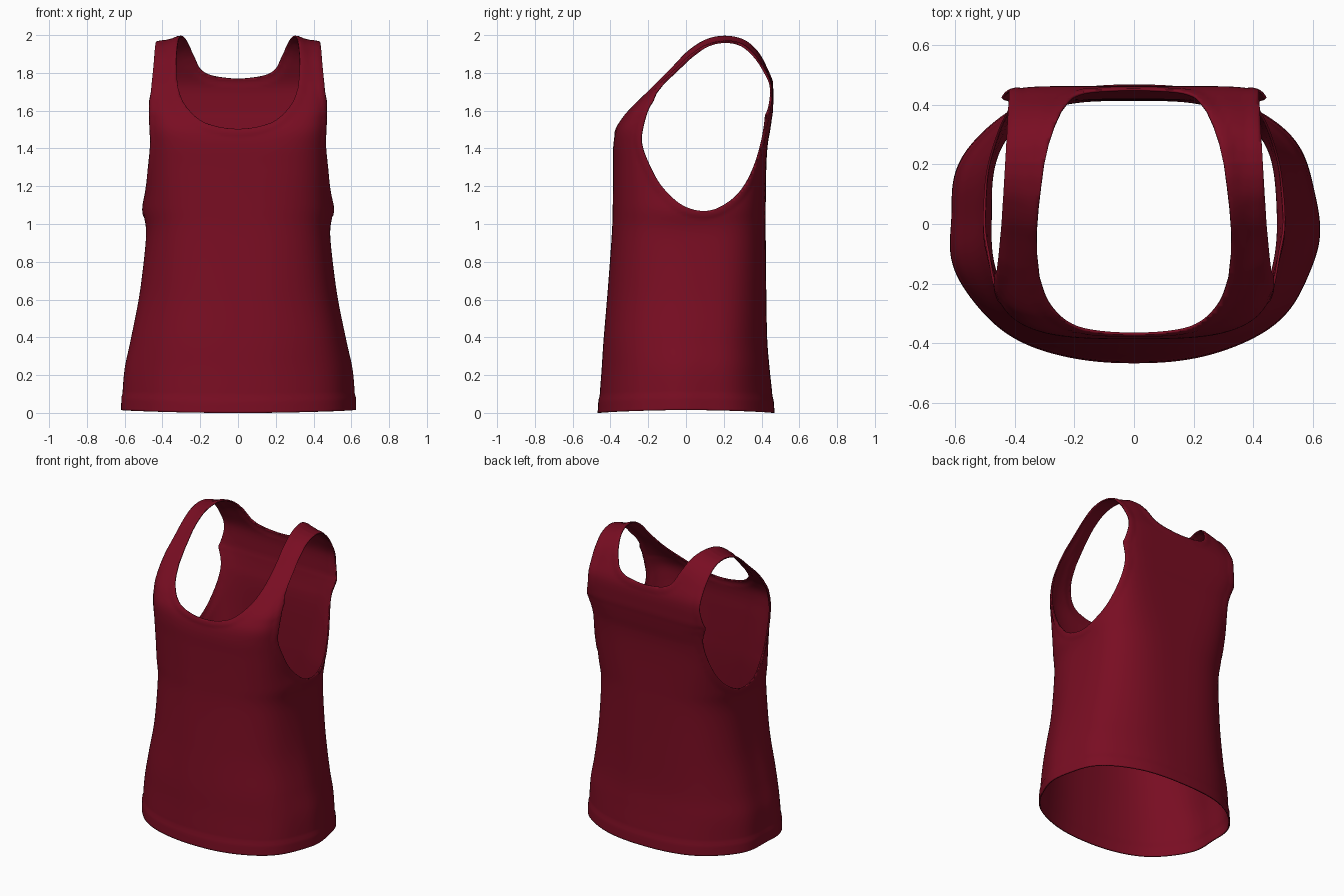
import bpy, bmesh, math
from mathutils import Vector, kdtree

if "Cube" in bpy.data.objects:
    bpy.data.objects.remove(bpy.data.objects["Cube"])

COLS = 224
# Body sections: height, front y, back y, half width, front squareness, back squareness
SECTIONS = [
    (0.015, -.463, .464, .615, 2.3, 2.4), (0.12, -.456, .456, .612, 2.3, 2.4),
    (0.25, -.446, .442, .600, 2.3, 2.5), (0.40, -.436, .430, .568, 2.4, 2.6),
    (0.65, -.415, .425, .520, 2.5, 2.8), (0.95, -.393, .422, .486, 2.8, 3.1),
    (1.10, -.388, .422, .488, 3.0, 3.5), (1.30, -.386, .425, .487, 3.4, 4.6),
    (1.42, -.385, .432, .484, 3.8, 5.5), (1.50, -.371, .445, .482, 4.4, 6),
    (1.56, -.339, .454, .482, 5, 7), (1.62, -.289, .461, .482, 6, 8),
    (1.74, -.167, .460, .482, 7.5, 8), (1.84, -.070, .422, .480, 7, 7),
    (1.915, .000, .380, .480, 6, 6), (1.968, .075, .325, .480, 6, 6),
    (1.993, .145, .265, .480, 6, 6), (2.00, .205, .205, .480, 6, 6)]
# Armhole outline (y, z)
ARMHOLE = [(.08, 1.077), (-.03, 1.114), (-.13, 1.21), (-.19, 1.315), (-.23, 1.42), (-.23, 1.5),
           (-.19, 1.634), (-.11, 1.766), (0, 1.89), (.1, 1.95), (.21, 1.972), (.33, 1.936),
           (.395, 1.846), (.422, 1.69), (.41, 1.5), (.36, 1.315), (.285, 1.18), (.18, 1.098)]
# Lower half necklines (x, z), closed well above the cut
NECK_FRONT = [(0, 1.51), (.1, 1.52), (.2, 1.555), (.28, 1.635), (.315, 1.72), (.325, 1.8),
              (.3, 1.95), (0, 2.1)]
NECK_BACK = [(0, 1.776), (.1, 1.785), (.16, 1.80), (.2, 1.828), (.222, 1.86), (.235, 1.92),
             (.2, 2.0), (0, 2.2)]
# Strap edges as seen from above (y, x)
STRAP_INNER = [(-.25, .308), (-.19, .316), (-.1, .326), (-.03, .327), (.05, .321), (.12, .313),
               (.2, .302), (.27, .286), (.33, .266), (.38, .243), (.41, .22), (.43, .2), (.5, .15)]
STRAP_OUTER = [(-.3, .475), (-.2, .463), (-.1, .452), (0, .443), (.2, .432), (.4, .42), (.5, .415)]


def linear(table, y):
    if y <= table[0][0]:
        return table[0][1]
    for (y0, x0), (y1, x1) in zip(table, table[1:]):
        if y <= y1:
            return x0 + (x1 - x0) * (y - y0) / (y1 - y0)
    return table[-1][1]


def catmull(a, b, c, d, t):
    return tuple(.5 * (2 * q + (r - p) * t + (2 * p - 5 * q + 4 * r - s) * t * t
                       + (3 * q - p - 3 * r + s) * t ** 3) for p, q, r, s in zip(a, b, c, d))


def opening(points, centre):
    """Signed function of a closed smooth outline: negative inside."""
    n, polar = len(points), []
    for i in range(n):
        quad = [points[(i + k) % n] for k in (-1, 0, 1, 2)]
        for k in range(16):
            u, v = catmull(*quad, k / 16)
            u, v = u - centre[0], v - centre[1]
            polar.append((math.atan2(v, u), math.hypot(u, v)))
    polar.sort()
    table = []
    for k in range(721):
        a = -math.pi + k * math.tau / 720
        j = next((i for i, p in enumerate(polar) if p[0] > a), 0)
        (a0, r0), (a1, r1) = polar[j - 1], polar[j]
        span = (a1 - a0) % math.tau or 1
        table.append(r0 + (r1 - r0) * ((a - a0) % math.tau) / span)

    def f(u, v):
        u, v = u - centre[0], v - centre[1]
        k = (math.atan2(v, u) + math.pi) / math.tau * 720
        i = min(int(k), 719)
        return math.hypot(u, v) - (table[i] + (table[i + 1] - table[i]) * (k - i))
    return f


def mirrored(half):
    return half + [(-x, z) for x, z in reversed(half[1:-1])]


arm = opening(ARMHOLE, (.09, 1.52))
front = opening(mirrored(NECK_FRONT), (0, 1.8))
back = opening(mirrored(NECK_BACK), (0, 1.95))


def arm_test(p):
    drop = max(0, 1.7 - p.z)
    side = linear(STRAP_OUTER, p.y) + .15 * drop + .5 * drop * drop - abs(p.x)
    return min(arm(p.y, p.z) + max(0, p.z - 1.62) * .12, side)


def neck_test(p):
    if p.y < .2 and p.z < 1.72:
        return front(p.x, p.z)
    if p.y > .2 and p.z < 1.83:
        return back(p.x, p.z)
    return abs(p.x) - linear(STRAP_INNER, p.y)


def cut(bm, test):
    """Trim away the faces inside an opening along a clean edge."""
    value = {v: test(v.co) for v in bm.verts}
    rim = {v for v, f in value.items() if abs(f) < 1e-4}
    for e in list(bm.edges):
        a, b = e.verts
        if a in rim or b in rim or value[a] * value[b] > 0:
            continue
        lo, hi = 0.0, 1.0
        for _ in range(16):
            mid = (lo + hi) / 2
            if test(a.co.lerp(b.co, mid)) * value[a] > 0:
                lo = mid
            else:
                hi = mid
        rim.add(bmesh.utils.edge_split(e, a, lo)[1])
    bmesh.ops.connect_verts(bm, verts=list(rim))
    inside = [f for f in bm.faces if test(f.calc_center_median()) < 0
              and all(v in rim or value[v] < 0 for v in f.verts)]
    bmesh.ops.delete(bm, geom=inside, context='FACES')


# Body shell: stacked rounded sections closing over the shoulders
bm = bmesh.new()
rings = []
last = len(SECTIONS) - 1
for i in range(last):
    quad = [SECTIONS[min(max(i + k, 0), last)] for k in (-1, 0, 1, 2)]
    steps = max(6, round((quad[2][0] - quad[1][0]) / .015))
    for k in range(steps + (i == last - 1)):
        z, yf, yb, w, nf, nb = catmull(*quad, k / steps)
        yc, d = (yf + yb) / 2, (yb - yf) / 2
        ring = []
        for c in range(COLS):
            a = math.tau * c / COLS
            s, co = math.sin(a), -math.cos(a)
            n = nf if co < 0 else nb
            r = (abs(s) ** n + abs(co) ** n) ** (-1 / n)
            x, y = w * s * r, yc + d * co * r
            # soft hanging folds, loose cloth under the arms and a slightly wavy hem
            low = max(0, 1 - z / 1.3)
            fold = 1 + .010 * low * math.sin(9 * a + .6) * s * s
            x += math.copysign(.015 * math.exp(-((z - 1.08) / .08) ** 2) * s ** 8, s)
            wave = -.008 * max(0, 1 - z / .3) * math.cos(2 * a)
            ring.append(bm.verts.new((x * fold, y * fold, z + wave)))
        rings.append(ring)
for lower, upper in zip(rings, rings[1:]):
    for c in range(COLS):
        e = (c + 1) % COLS
        bm.faces.new((lower[c], lower[e], upper[e], upper[c]))
bmesh.ops.remove_doubles(bm, verts=bm.verts[:], dist=.0004)

# Armholes and neckline
cut(bm, arm_test)
cut(bm, neck_test)
bmesh.ops.delete(bm, geom=[v for v in bm.verts if not v.link_faces], context='VERTS')
bmesh.ops.recalc_face_normals(bm, faces=bm.faces[:])

# Shoulders slope down towards the arms
for v in bm.verts:
    high = min(max((v.co.z - 1.75) / .2, 0), 1)
    v.co.z -= .25 * high * max(0, abs(v.co.x) - .31)
bm.normal_update()

# Raised bindings along the openings and the hem
edge_verts = [v for v in bm.verts if v.is_boundary]
tree = kdtree.KDTree(len(edge_verts))
for i, v in enumerate(edge_verts):
    tree.insert(v.co, i)
tree.balance()
moves = []
for v in bm.verts:
    dist = tree.find(v.co)[2]
    width = .075 if v.co.z < .3 else .034
    t = min(max((width + .008 - dist) / .016, 0), 1)
    moves.append((v, v.normal * (.005 * t * t * (3 - 2 * t))))
for v, m in moves:
    v.co += m
low = min(v.co.z for v in bm.verts)
bmesh.ops.translate(bm, verts=bm.verts[:], vec=Vector((0, 0, -low)))

mesh = bpy.data.meshes.new("tank_top")
bm.to_mesh(mesh)
bm.free()
top = bpy.data.objects.new("tank_top", mesh)
bpy.context.collection.objects.link(top)
cloth = bpy.data.materials.new("crimson_cloth")
cloth.diffuse_color = (.19, .004, .016, 1)
cloth.use_nodes = True
cloth.node_tree.nodes["Principled BSDF"].inputs["Base Color"].default_value = cloth.diffuse_color
mesh.materials.append(cloth)

# Cloth thickness and smooth shading
thick = top.modifiers.new("cloth_thickness", 'SOLIDIFY')
thick.thickness = .008
thick.offset = -1
bpy.context.view_layer.objects.active = top
top.select_set(True)
bpy.ops.object.shade_smooth_by_angle(angle=math.radians(50))
